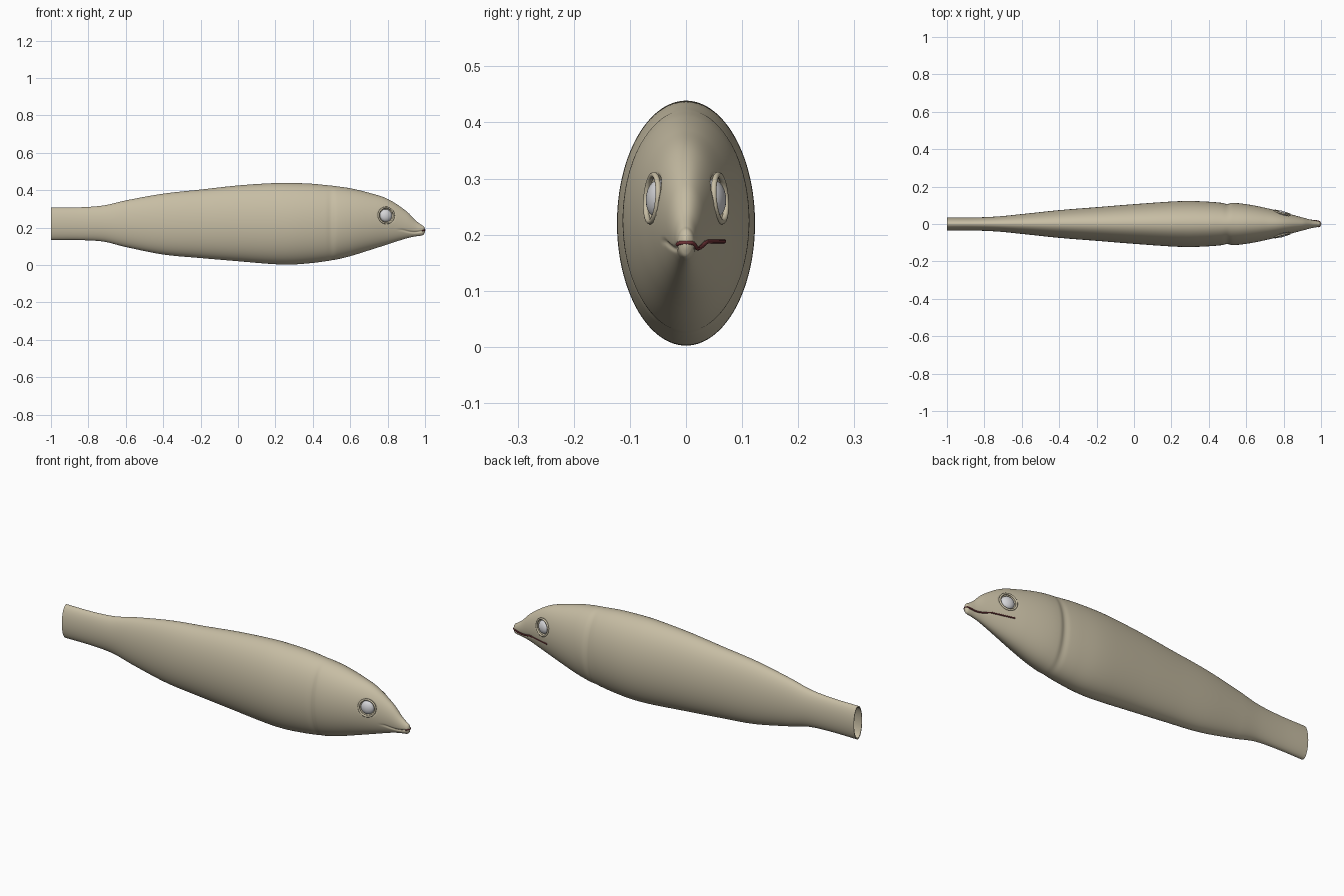
import bpy, bmesh, math
from mathutils import Vector

cube = bpy.data.objects.get("Cube")
if cube:
    bpy.data.objects.remove(cube)


def material(name, rgb):
    m = bpy.data.materials.new(name)
    m.use_nodes = True
    m.diffuse_color = (*rgb, 1)
    m.node_tree.nodes["Principled BSDF"].inputs["Base Color"].default_value = (*rgb, 1)
    return m


SKIN = material("olive beige skin", (0.57, 0.51, 0.37))
EYE = material("pale grey eye", (0.66, 0.66, 0.68))
RED = material("dark red mouth", (0.17, 0.035, 0.04))

# Body outline stations: x, top, bottom, half width
STATIONS = [
    (-1, .307, .133, .035), (-.85, .308, .133, .035), (-.72, .318, .125, .041),
    (-.6, .345, .096, .053), (-.4, .381, .056, .074), (-.2, .403, .037, .09),
    (0, .425, .02, .106), (.2, .438, .004, .12), (.3, .438, .003, .123),
    (.4, .434, .011, .119), (.47, .427, .02, .113), (.5, .424, .025, .107),
    (.525, .421, .029, .113), (.6, .41, .047, .106), (.7, .386, .078, .087),
    (.8, .353, .11, .062), (.9, .288, .142, .035), (.95, .238, .153, .022),
    (.98, .215, .157, .0165), (.993, .207, .163, .012), (1, .192, .178, .003)]


def slope(i, k):
    a, b = STATIONS[max(i - 1, 0)], STATIONS[min(i + 1, len(STATIONS) - 1)]
    return (b[k] - a[k]) / (b[0] - a[0])


def section(x):
    """Smoothly interpolated top, bottom and half width."""
    i = 0
    while i < len(STATIONS) - 2 and x > STATIONS[i + 1][0]:
        i += 1
    a, b = STATIONS[i], STATIONS[i + 1]
    h = b[0] - a[0]
    t = (x - a[0]) / h
    return [(1 + 2 * t) * (1 - t) ** 2 * a[k] + t * (1 - t) ** 2 * h * slope(i, k)
            + t * t * (3 - 2 * t) * b[k] + t * t * (t - 1) * h * slope(i + 1, k)
            for k in (1, 2, 3)]


def side_y(x, z):
    top, bottom, w = section(x)
    f = (z - (top + bottom) / 2) / ((top - bottom) / 2)
    return w * math.sqrt(max(0, 1 - f * f))


def mouth_z(x):
    return .187 - .012 * math.sin(math.pi * min(1, (1 - x) / .12)) + .004 * (1 - x)


EYE_X, EYE_Z = .793, .265


# Body: lofted ellipses with eye sockets and a lip crease pressed in
def body_point(x, a):
    top, bottom, w = section(x)
    z = (top + bottom) / 2 + (top - bottom) / 2 * math.sin(a)
    y = w * math.cos(a)
    r = math.hypot(x - EYE_X, z - EYE_Z)
    press = .016 * max(0, 1 - (r / .043) ** 4) if r < .043 else 0
    if .85 < x < .985:
        fade = min(1, (x - .85) / .04)
        press += .004 * fade * math.exp(-((z - mouth_z(x)) / .005) ** 2)
    y -= math.copysign(min(press, abs(y) * .6), y)
    return Vector((x, y, z))


SEG = 160
xs = [-1 + 1.94 * i / 230 for i in range(230)] + [.94 + .06 * i / 24 for i in range(25)]
bm = bmesh.new()


def add_ring(points):
    return [bm.verts.new(p) for p in points]


def bridge(r, s):
    for i in range(SEG):
        j = (i + 1) % SEG
        bm.faces.new((r[i], r[j], s[j], s[i]))


angles = [2 * math.pi * i / SEG for i in range(SEG)]
rings = [add_ring(body_point(x, a) for a in angles) for x in xs]
for r, s in zip(rings, rings[1:]):
    bridge(r, s)
bm.faces.new(rings[-1])

# Hollow tail socket with a thin rim
tail = [v.co.copy() for v in rings[0]]
middle = Vector((-1, 0, .22))
previous = rings[0]
for depth, scale in ((0, .92), (.12, .88)):
    ring = add_ring(middle + (p - middle) * scale + Vector((depth, 0, 0)) for p in tail)
    bridge(ring, previous)
    previous = ring
bm.faces.new(previous)
bmesh.ops.recalc_face_normals(bm, faces=bm.faces)
mesh = bpy.data.meshes.new("fish_body")
bm.to_mesh(mesh)
bm.free()
body = bpy.data.objects.new("fish_body", mesh)
bpy.context.collection.objects.link(body)
mesh.materials.append(SKIN)


def smooth(obj):
    bpy.ops.object.select_all(action='DESELECT')
    obj.select_set(True)
    bpy.context.view_layer.objects.active = obj
    bpy.ops.object.shade_smooth_by_angle(angle=math.radians(50))


smooth(body)

# Eyes and eyelids on both sides
for side, label in ((1, "left"), (-1, "right")):
    normal = Vector((.26, side, .08)).normalized()
    spot = Vector((EYE_X, side * side_y(EYE_X, EYE_Z), EYE_Z))
    turn = normal.to_track_quat('Z', 'Y').to_euler()
    bpy.ops.mesh.primitive_uv_sphere_add(segments=32, ring_count=16, radius=.034,
                                         location=spot - normal * .012, rotation=turn)
    ball = bpy.context.object
    ball.scale.z = .6
    bpy.ops.mesh.primitive_torus_add(major_radius=.042, minor_radius=.005,
                                     major_segments=48, minor_segments=12,
                                     location=spot - normal * .001, rotation=turn)
    lid = bpy.context.object
    for obj, name, mat in ((ball, "eyeball", EYE), (lid, "eyelid", SKIN)):
        obj.name = f"{label}_{name}"
        obj.data.materials.append(mat)
        smooth(obj)

# Mouth line: wraps the snout tip and runs back along the left cheek
path = [Vector((x, -side_y(x, mouth_z(x)), mouth_z(x))) for x in (.985, .994)]
path.append(Vector((.999, 0, .186)))
for i in range(25):
    x = .994 - .234 * i / 24
    path.append(Vector((x, side_y(x, mouth_z(x)), mouth_z(x))))
curve = bpy.data.curves.new("mouth_line", 'CURVE')
curve.dimensions = '3D'
curve.bevel_depth = .0035
curve.bevel_resolution = 2
curve.use_fill_caps = True
spline = curve.splines.new('POLY')
spline.points.add(len(path) - 1)
for point, co in zip(spline.points, path):
    point.co = (*co, 1)
curve.materials.append(RED)
bpy.context.collection.objects.link(bpy.data.objects.new("mouth_line", curve))
